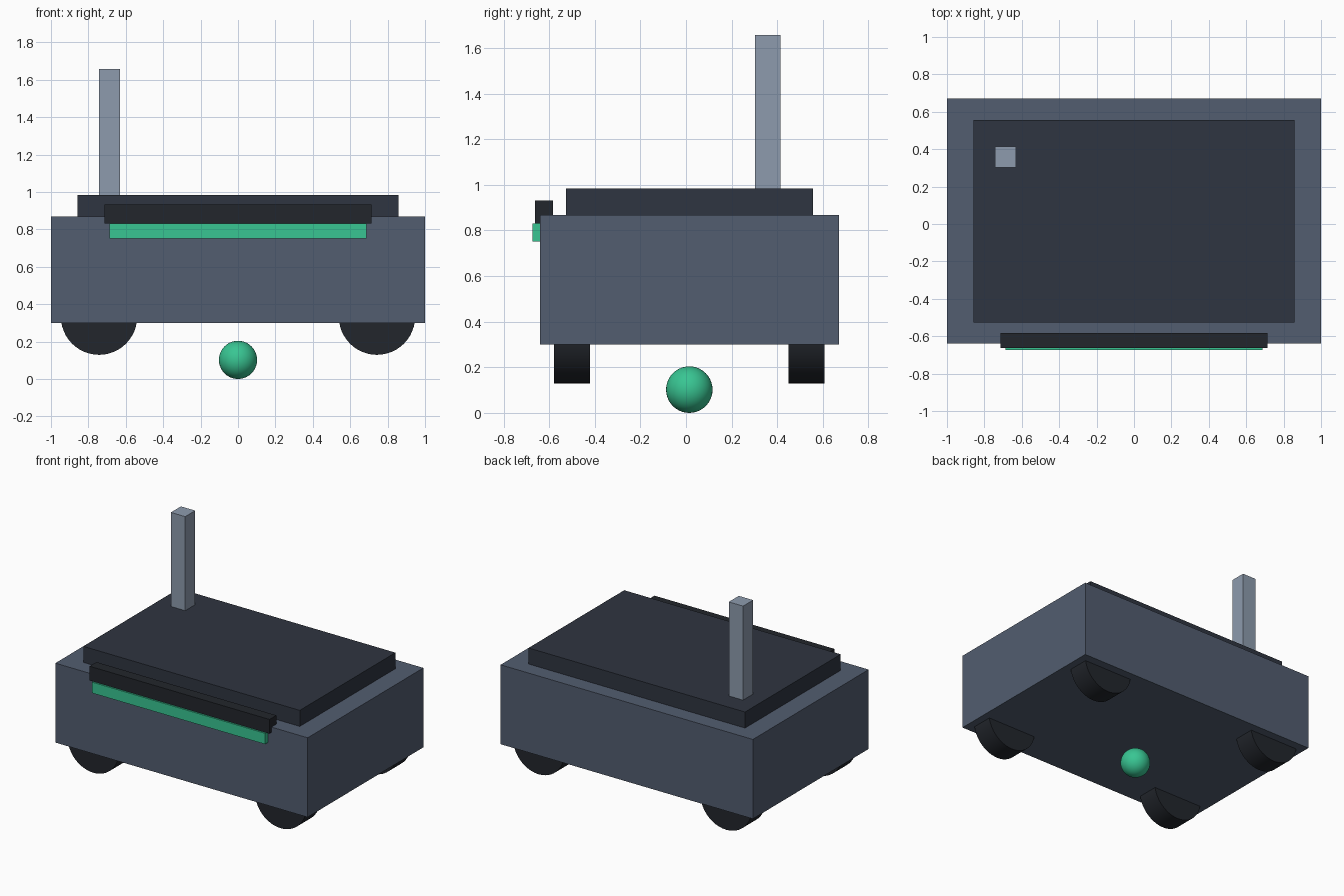
import bpy, math

if "Cube" in bpy.data.objects:
    bpy.data.objects.remove(bpy.data.objects["Cube"])


def material(name, rgb):
    m = bpy.data.materials.new(name)
    m.diffuse_color = (*rgb, 1)
    m.use_nodes = True
    m.node_tree.nodes["Principled BSDF"].inputs["Base Color"].default_value = m.diffuse_color
    return m


SLATE = material("slate", (0.085, 0.11, 0.16))
DECK = material("dark_slate", (0.028, 0.035, 0.052))
BLACK = material("black", (0.016, 0.019, 0.025))
STEEL = material("steel", (0.27, 0.33, 0.42))
GREEN = material("green", (0.04, 0.56, 0.29))


def finish(name, mat):
    o = bpy.context.object
    o.name = name
    o.data.materials.append(mat)
    return o


def box(name, x, y, z, mat):
    """Box from (min, max) ranges on each axis."""
    bpy.ops.mesh.primitive_cube_add(size=1, location=[sum(r) / 2 for r in (x, y, z)])
    o = finish(name, mat)
    o.scale = [r[1] - r[0] for r in (x, y, z)]
    bpy.ops.object.transform_apply(location=False, rotation=False, scale=True)
    return o


# Body and deck
box("body", (-1, 1), (-0.64, 0.671), (0.30, 0.869), SLATE)
box("deck", (-0.858, 0.858), (-0.526, 0.557), (0.869, 0.984), DECK)

# Mast at the back left corner
box("mast", (-0.743, -0.63), (0.302, 0.415), (0.984, 1.658), STEEL)

# Sensor bar and light strip on the front
box("sensor_bar", (-0.713, 0.713), (-0.662, -0.584), (0.83, 0.932), BLACK)
box("light_strip", (-0.686, 0.686), (-0.674, -0.617), (0.752, 0.83), GREEN)

# Four wheels, partly sunk into the body
for sx, side in ((-1, "left"), (1, "right")):
    for sy, end in ((-1, "front"), (1, "back")):
        bpy.ops.mesh.primitive_cylinder_add(
            vertices=48, radius=0.204, depth=0.158,
            location=(sx * 0.743, 0.0145 + sy * 0.514, 0.333),
            rotation=(math.pi / 2, 0, 0))
        finish(f"{end}_{side}_wheel", BLACK)
        bpy.ops.object.shade_smooth_by_angle(angle=math.radians(30))

# Ball under the body
bpy.ops.mesh.primitive_uv_sphere_add(segments=40, ring_count=20, radius=0.102,
                                     location=(0, 0.0145, 0.102))
finish("ball", GREEN)
bpy.ops.object.shade_smooth()
